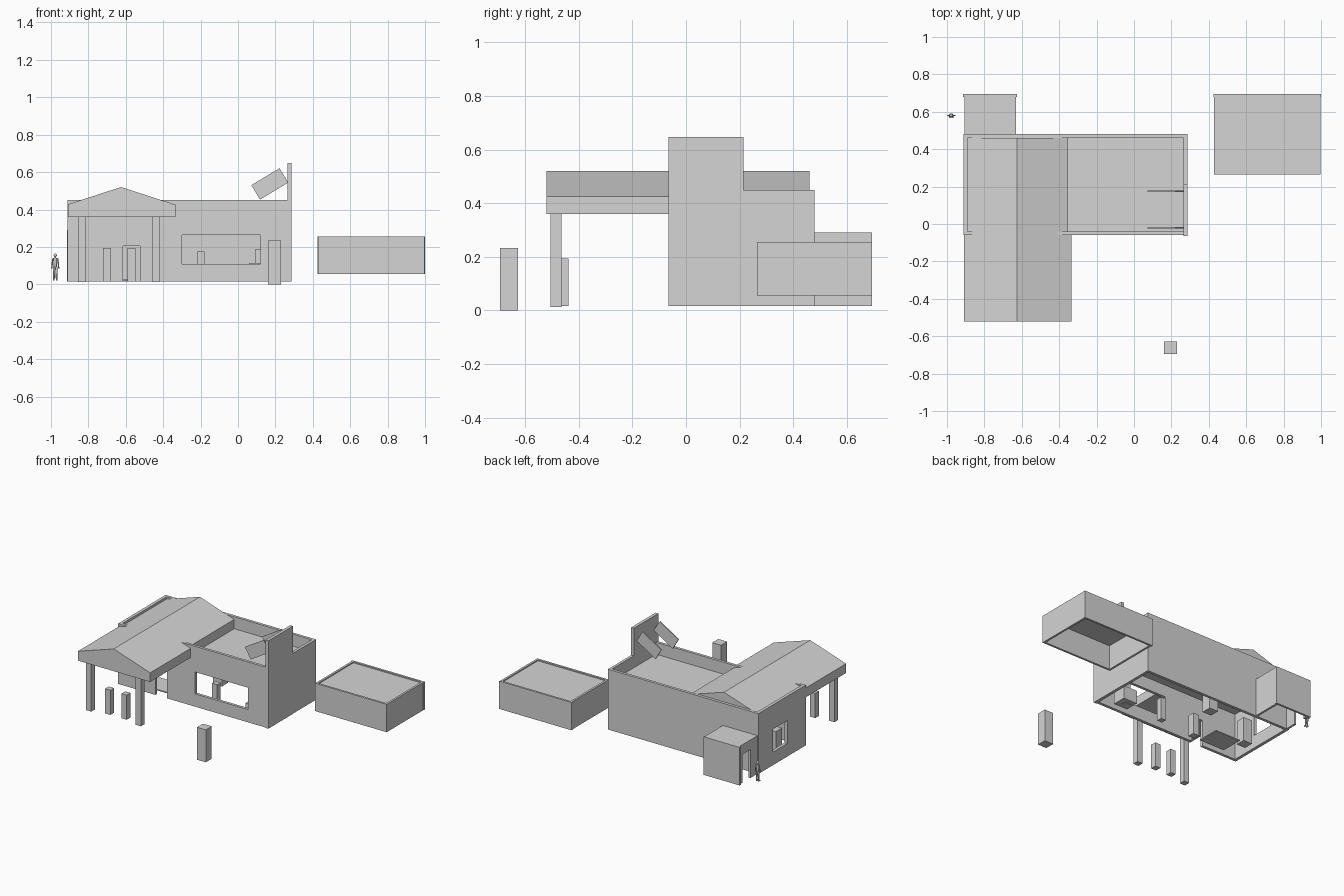
import bpy, bmesh, math
from mathutils import Matrix, Vector

if "Cube" in bpy.data.objects:
    bpy.data.objects.remove(bpy.data.objects["Cube"])

grey = bpy.data.materials.new("plain grey")
grey.use_nodes = True
grey.diffuse_color = (0.66, 0.66, 0.66, 1)
grey.node_tree.nodes["Principled BSDF"].inputs["Base Color"].default_value = (0.66, 0.66, 0.66, 1)


def finish(name, bm):
    bmesh.ops.recalc_face_normals(bm, faces=bm.faces)
    mesh = bpy.data.meshes.new(name)
    bm.to_mesh(mesh)
    bm.free()
    mesh.materials.append(grey)
    ob = bpy.data.objects.new(name, mesh)
    bpy.context.collection.objects.link(ob)
    return ob


def add_box(bm, x, y, z):
    """Add a box given its (low, high) range on each axis."""
    size = [r[1] - r[0] for r in (x, y, z)]
    mid = Vector([(r[0] + r[1]) / 2 for r in (x, y, z)])
    bmesh.ops.create_cube(bm, size=1, matrix=Matrix.Translation(mid) @ Matrix.Diagonal((*size, 1)))


def box(name, x, y, z):
    bm = bmesh.new()
    add_box(bm, x, y, z)
    return finish(name, bm)


def post(name, x, y, half, z):
    return box(name, (x - half, x + half), (y - half, y + half), z)


def pierced_wall(name, along, thick, span, z, openings):
    """Wall running along x or y with openings (low, high, sill, head)."""
    bm = bmesh.new()

    def piece(s, h):
        if s[1] - s[0] > 0.001 and h[1] - h[0] > 0.001:
            add_box(bm, *((s, thick, h) if along == "x" else (thick, s, h)))

    start = span[0]
    for low, high, sill, head in openings:
        piece((start, low), z)
        piece((low, high), (z[0], sill))
        piece((low, high), (head, z[1]))
        start = high
    piece((start, span[1]), z)
    return finish(name, bm)


def gable(name, x, y, bottom):
    """Ridged roof block; every gable shares one ridge and slope."""
    ridge_x, ridge_z, slope = -0.625, 0.52, 0.325
    eaves = [ridge_z - slope * abs(e - ridge_x) for e in x]
    outline = [(x[0], bottom), (x[1], bottom), (x[1], eaves[1]), (ridge_x, ridge_z), (x[0], eaves[0])]
    bm = bmesh.new()
    face = bm.faces.new([bm.verts.new((px, y[0], pz)) for px, pz in outline])
    out = bmesh.ops.extrude_face_region(bm, geom=[face])
    bmesh.ops.translate(bm, vec=(0, y[1] - y[0], 0),
                        verts=[v for v in out["geom"] if isinstance(v, bmesh.types.BMVert)])
    return finish(name, bm)


# Main building shell
BASE = 0.016
WALL = (BASE, 0.45)
pierced_wall("front_wall", "x", (-0.06, -0.04), (-0.912, 0.285), WALL,
             [(-0.615, -0.525, BASE, 0.205), (-0.30, 0.12, 0.108, 0.265)])
box("back_wall", (-0.912, 0.285), (0.46, 0.48), WALL)
pierced_wall("side_wall_right", "y", (-0.912, -0.89), (-0.04, 0.46), WALL, [(0.15, 0.315, 0.11, 0.275)])
box("side_wall_left", (0.265, 0.285), (-0.04, 0.46), WALL)
box("flat_roof", (-0.89, 0.265), (-0.04, 0.46), (0.352, 0.364))

# Tall sign wall with two tilted thin panels
box("sign_wall", (0.265, 0.287), (-0.065, 0.215), (BASE, 0.648))
for i, y in enumerate((-0.02, 0.175)):
    panel = box(f"sign_panel_{i}", (-0.088, 0.088), (-0.004, 0.004), (-0.045, 0.045))
    panel.location = (0.17, y, 0.537)
    panel.rotation_euler.y = -math.radians(31)

# Gabled roof: forecourt canopy and its continuation over the building
gable("canopy_roof", (-0.91, -0.335), (-0.52, -0.05), 0.36)
gable("rear_gable_roof", (-0.895, -0.352), (-0.05, 0.46), 0.36)
for i, x in enumerate((-0.835, -0.44)):
    post(f"canopy_column_{i}", x, -0.485, 0.021, (0.013, 0.36))
for i, x in enumerate((-0.70, -0.57)):
    post(f"pump_{i}", x, -0.46, 0.021, (BASE, 0.193))

# Rear shed with a side doorway
SHED = (BASE, 0.29)
pierced_wall("shed_door_wall", "y", (-0.905, -0.89), (0.48, 0.68), SHED, [(0.56, 0.65, BASE, 0.22)])
box("shed_back_wall", (-0.914, -0.625), (0.68, 0.695), SHED)
box("shed_side_wall", (-0.645, -0.63), (0.48, 0.68), SHED)
box("shed_roof", (-0.89, -0.645), (0.48, 0.68), (0.275, 0.29))

# Separate flat-roofed block
BLOCK = (0.055, 0.255)
box("block_back_wall", (0.424, 1.0), (0.68, 0.695), BLOCK)
box("block_front_wall", (0.428, 0.998), (0.265, 0.28), BLOCK)
for i, x in enumerate(((0.428, 0.443), (0.983, 0.998))):
    box(f"block_side_wall_{i}", x, (0.28, 0.68), BLOCK)
box("block_roof", (0.443, 0.983), (0.28, 0.68), (0.23, 0.247))

# Standing kiosk post
box("kiosk", (0.16, 0.23), (-0.695, -0.627), (0, 0.233))

# Shop furniture
for i, (x, y, half, top) in enumerate(((0.11, 0.05, 0.02, 0.185), (-0.20, 0.04, 0.02, 0.175),
                                       (-0.49, 0.02, 0.025, 0.17), (-0.37, 0.33, 0.035, 0.15),
                                       (-0.81, 0.15, 0.035, 0.19))):
    post(f"shop_stand_{i}", x, y, half, (BASE, top))
box("till_counter", (0.06, 0.17), (0.0, 0.10), (BASE + 0.004, 0.115))
box("floor_plinth", (-0.76, -0.56), (0.0, 0.16), (0.018, 0.026))


# Small standing figure
def limb(bm, a, b, r1, r2):
    a, b = Vector(a), Vector(b)
    rot = (b - a).to_track_quat("Z", "Y").to_matrix().to_4x4()
    bmesh.ops.create_cone(bm, cap_ends=True, segments=8, radius1=r1, radius2=r2,
                          depth=(b - a).length, matrix=Matrix.Translation((a + b) / 2) @ rot)


bm = bmesh.new()
fx, fy = -0.977, 0.58
limb(bm, (fx, fy, 0.093), (fx, fy, 0.14), 0.008, 0.012)
limb(bm, (fx, fy, 0.138), (fx, fy, 0.15), 0.005, 0.004)
bmesh.ops.create_uvsphere(bm, u_segments=10, v_segments=8, radius=0.009,
                          matrix=Matrix.Translation((fx, fy, 0.156)))
for side in (-1, 1):
    limb(bm, (fx + side * 0.007, fy, 0.027), (fx + side * 0.006, fy, 0.095), 0.004, 0.007)
    limb(bm, (fx + side * 0.019, fy, 0.085), (fx + side * 0.013, fy, 0.138), 0.003, 0.004)
    mx = fx + side * 0.008
    add_box(bm, (mx - 0.004, mx + 0.004), (fy - 0.012, fy + 0.005), (0.021, 0.028))
person = finish("standing_figure", bm)
bpy.context.view_layer.objects.active = person
person.select_set(True)
bpy.ops.object.shade_smooth_by_angle(angle=math.radians(50))
